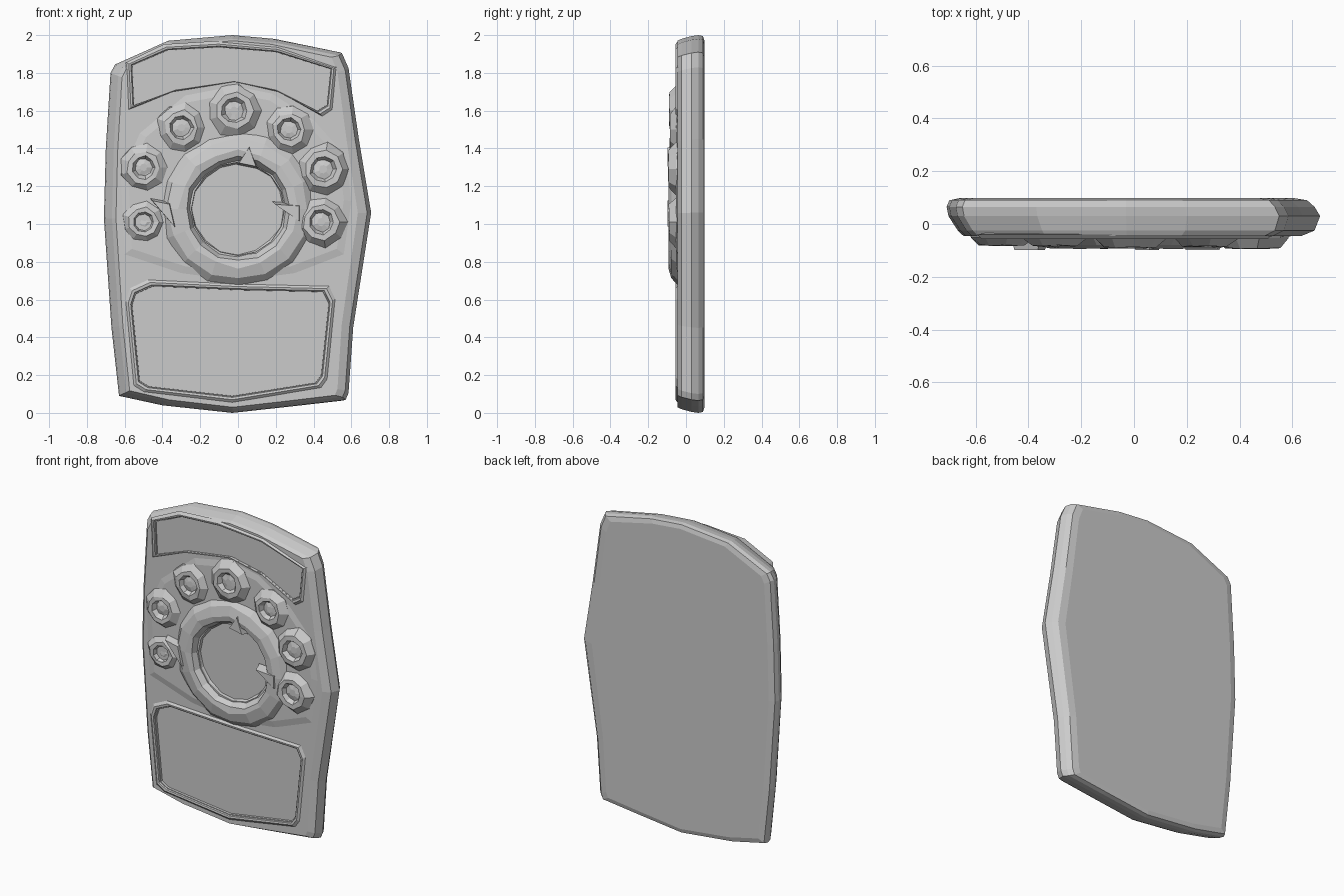
import bpy, bmesh, math, random

if "Cube" in bpy.data.objects:
    bpy.data.objects.remove(bpy.data.objects["Cube"])
random.seed(4)


def loft(name, rings, loop=False):
    """Skin matching rings of 3D points; cap both ends, or close as a loop."""
    bm = bmesh.new()
    vs = [[bm.verts.new(p) for p in r] for r in rings]
    n = len(vs[0])
    pairs = list(zip(vs, vs[1:])) + ([(vs[-1], vs[0])] if loop else [])
    for a, b in pairs:
        for i in range(n):
            j = (i + 1) % n
            bm.faces.new((a[i], a[j], b[j], b[i]))
    if not loop:
        bm.faces.new(vs[0])
        bm.faces.new(vs[-1])
    bmesh.ops.recalc_face_normals(bm, faces=bm.faces)
    me = bpy.data.meshes.new(name)
    bm.to_mesh(me)
    bm.free()
    ob = bpy.data.objects.new(name, me)
    bpy.context.collection.objects.link(ob)
    return ob


def scaled(pts, s, y):
    """Outline in the front plane, scaled about its middle, at depth y."""
    cx = (min(p[0] for p in pts) + max(p[0] for p in pts)) / 2
    cz = (min(p[1] for p in pts) + max(p[1] for p in pts)) / 2
    w = max(p[0] for p in pts) - cx
    h = max(p[1] for p in pts) - cz
    d = (s - 1) * (w + h) / 2
    return [(cx + (x - cx) * (1 + d / w), y, cz + (z - cz) * (1 + d / h)) for x, z in pts]


def turned(cx, cz, profile, n, jit=0.0):
    """Rings of a slightly irregular turned shape facing -y."""
    rings = []
    for r, y in profile:
        rings.append([(cx + r * (1 + random.uniform(-jit, jit)) * math.cos(2 * math.pi * i / n),
                       y + (random.uniform(0, jit) * 0.08 if y < -0.04 else 0),
                       cz + r * (1 + random.uniform(-jit, jit)) * math.sin(2 * math.pi * i / n))
                      for i in range(n)])
    return rings


def cut(target, cutter):
    cutter.hide_render = True
    cutter.hide_viewport = True
    cutter.display_type = 'WIRE'
    m = target.modifiers.new("cut", 'BOOLEAN')
    m.operation = 'DIFFERENCE'
    m.solver = 'EXACT'
    m.object = cutter


# Body slab: (depth, left scale, right scale, height scale, height shift)
outline = [(-0.63, 0.09), (-0.40, 0.04), (-0.03, 0.0), (0.30, 0.035), (0.57, 0.065),
           (0.585, 0.10), (0.61, 0.45), (0.705, 1.06), (0.64, 1.45), (0.585, 1.83),
           (0.55, 1.91), (0.20, 1.98), (-0.03, 2.0), (-0.37, 1.97), (-0.65, 1.845),
           (-0.675, 1.80), (-0.70, 1.40), (-0.71, 1.03), (-0.67, 0.45)]
levels = [(-0.045, 0.91, 0.90, 0.97), (-0.025, 0.94, 0.97, 0.98), (0.03, 0.99, 1.0, 0.995),
          (0.065, 1.0, 0.97, 1.0), (0.09, 0.985, 0.93, 0.995), (0.098, 0.93, 0.86, 0.97)]
body = loft("body", [[(x * (l if x < 0 else r), y, 1 + (z - 1) * s) for x, z in outline]
                     for y, l, r, s in levels])

# Raised field under the dial and the buttons
field_pts = [(-0.60, 0.84), (-0.30, 0.74), (0.0, 0.70), (0.30, 0.74), (0.56, 0.84),
             (0.60, 1.12), (0.57, 1.36), (0.40, 1.55), (0.18, 1.69), (-0.02, 1.73),
             (-0.28, 1.68), (-0.52, 1.48), (-0.62, 1.25)]
field = loft("raised_field", [scaled(field_pts, 1.0, -0.035), scaled(field_pts, 1.0, -0.045),
                              scaled(field_pts, 0.93, -0.053)])

# Recessed lower window and upper arched panel, each with a raised rim
window = [(-0.52, 0.17), (-0.47, 0.14), (-0.03, 0.09), (0.41, 0.16), (0.44, 0.20),
          (0.48, 0.58), (0.45, 0.64), (0.0, 0.65), (-0.45, 0.67), (-0.54, 0.63), (-0.56, 0.57)]
arch = [(-0.55, 1.63), (-0.33, 1.71), (-0.02, 1.755), (0.20, 1.71), (0.42, 1.60),
        (0.47, 1.63), (0.49, 1.82), (0.20, 1.91), (-0.10, 1.935), (-0.37, 1.92), (-0.56, 1.84)]
for name, pts, floor in (("window", window, -0.03), ("arch_panel", arch, -0.036)):
    cut(body, loft(name + "_cutter", [scaled(pts, 1.0, floor), scaled(pts, 1.02, -0.2)]))
    loft(name + "_rim", [scaled(pts, 1.10, -0.04), scaled(pts, 1.05, -0.056),
                         scaled(pts, 1.02, -0.054), scaled(pts, 1.0, floor + 0.002)], loop=True)

# Dial ring with sunken centre
DX, DZ = 0.0, 1.08
dial_cutter = loft("dial_cutter", turned(DX, DZ, [(0.245, -0.032), (0.26, -0.2)], 16))
cut(body, dial_cutter)
cut(field, dial_cutter)
loft("dial_ring", turned(DX, DZ, [(0.42, -0.04), (0.37, -0.080), (0.31, -0.094),
                                  (0.275, -0.088), (0.24, -0.03)], 16, 0.03), loop=True)

# Small pointed stops on the dial ring
for i, tri in enumerate([[(0.19, 1.11), (0.33, 1.01), (0.33, 1.10)],
                         [(-0.46, 1.13), (-0.33, 0.98), (-0.36, 1.11)],
                         [(0.06, 1.41), (0.0, 1.32), (0.10, 1.30)]]):
    loft(f"dial_stop_{i + 1}", [scaled(tri, 1.15, -0.04), scaled(tri, 0.9, -0.098)])

# Cratered buttons in an arc around the dial
for i, (x, z, r, h) in enumerate([(-0.50, 1.01, 0.115, 0.078), (-0.50, 1.30, 0.13, 0.084),
                                  (-0.30, 1.51, 0.135, 0.086), (-0.02, 1.60, 0.145, 0.092),
                                  (0.27, 1.50, 0.13, 0.088), (0.45, 1.29, 0.145, 0.096),
                                  (0.44, 1.01, 0.14, 0.094)]):
    loft(f"button_{i + 1}", turned(x, z, [(r, -0.035), (r * 0.95, -0.054), (r * 0.68, -h),
                                          (r * 0.47, -h), (r * 0.36, -h + 0.026),
                                          (r * 0.15, -h + 0.020)], 9, 0.08))
